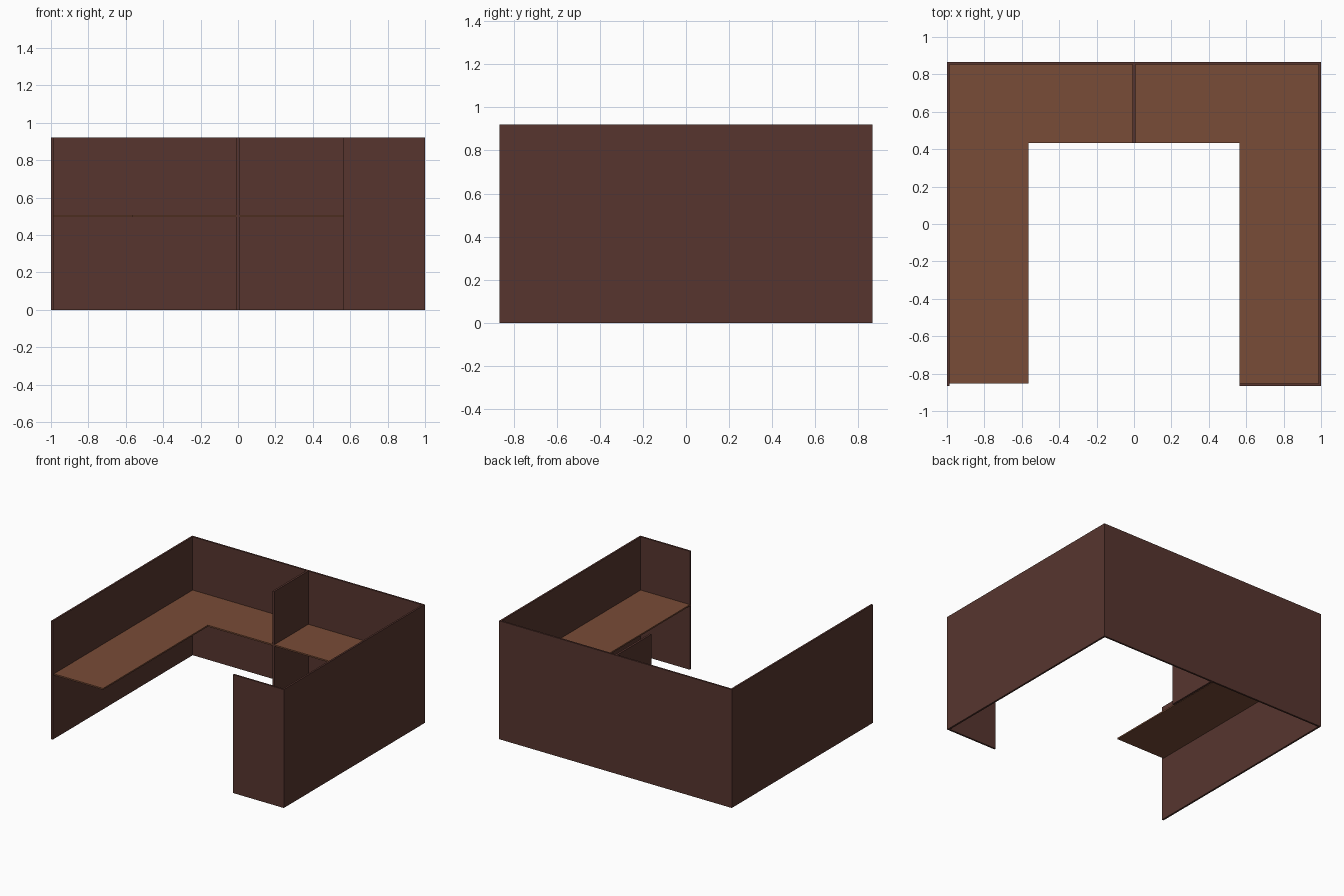
import bpy, bmesh

if "Cube" in bpy.data.objects:
    bpy.data.objects.remove(bpy.data.objects["Cube"])

W, D, H, T = 1.0, 0.866, 0.92, 0.014   # half width, half depth, wall height, panel thickness
INNER_X, INNER_Y = 0.563, 0.434         # inner edges of the worktop
DESK_Z, DESK_T = 0.495, 0.011


def material(name, color):
    m = bpy.data.materials.new(name)
    m.diffuse_color = (*color, 1)
    m.use_nodes = True
    m.node_tree.nodes["Principled BSDF"].inputs["Base Color"].default_value = m.diffuse_color
    return m


def prism(name, outline, z0, z1, mat):
    """Extrude a flat outline upwards from z0 to z1."""
    bm = bmesh.new()
    face = bm.faces.new([bm.verts.new((x, y, z0)) for x, y in outline])
    ext = bmesh.ops.extrude_face_region(bm, geom=[face])
    top = [v for v in ext["geom"] if isinstance(v, bmesh.types.BMVert)]
    bmesh.ops.translate(bm, verts=top, vec=(0, 0, z1 - z0))
    bmesh.ops.recalc_face_normals(bm, faces=bm.faces)
    mesh = bpy.data.meshes.new(name)
    bm.to_mesh(mesh)
    bm.free()
    mesh.materials.append(mat)
    obj = bpy.data.objects.new(name, mesh)
    bpy.context.collection.objects.link(obj)
    return obj


def panel(name, x0, x1, y0, y1):
    return prism(name, [(x0, y0), (x1, y0), (x1, y1), (x0, y1)], 0, H, panel_mat)


panel_mat = material("dark_panel", (0.095, 0.036, 0.028))
wood_mat = material("desk_wood", (0.19, 0.072, 0.038))

# Full-height partition panels
panel("back_panel", -W, W, D - T, D)
panel("left_panel", -W, -W + T, -D, D - T)
panel("right_panel", W - T, W, -D, D - T)
panel("front_return_panel", INNER_X, W - T, -D, -D + T)
panel("centre_divider", -0.008, 0.008, INNER_Y, D - T)

# L-shaped worktops, mirrored either side of the divider
for side, s in (("left", -1), ("right", 1)):
    outline = [(0.008, D - T), (W - T, D - T), (W - T, -D + T),
               (INNER_X, -D + T), (INNER_X, INNER_Y), (0.008, INNER_Y)]
    prism(side + "_worktop", [(s * x, y) for x, y in outline],
          DESK_Z, DESK_Z + DESK_T, wood_mat)
